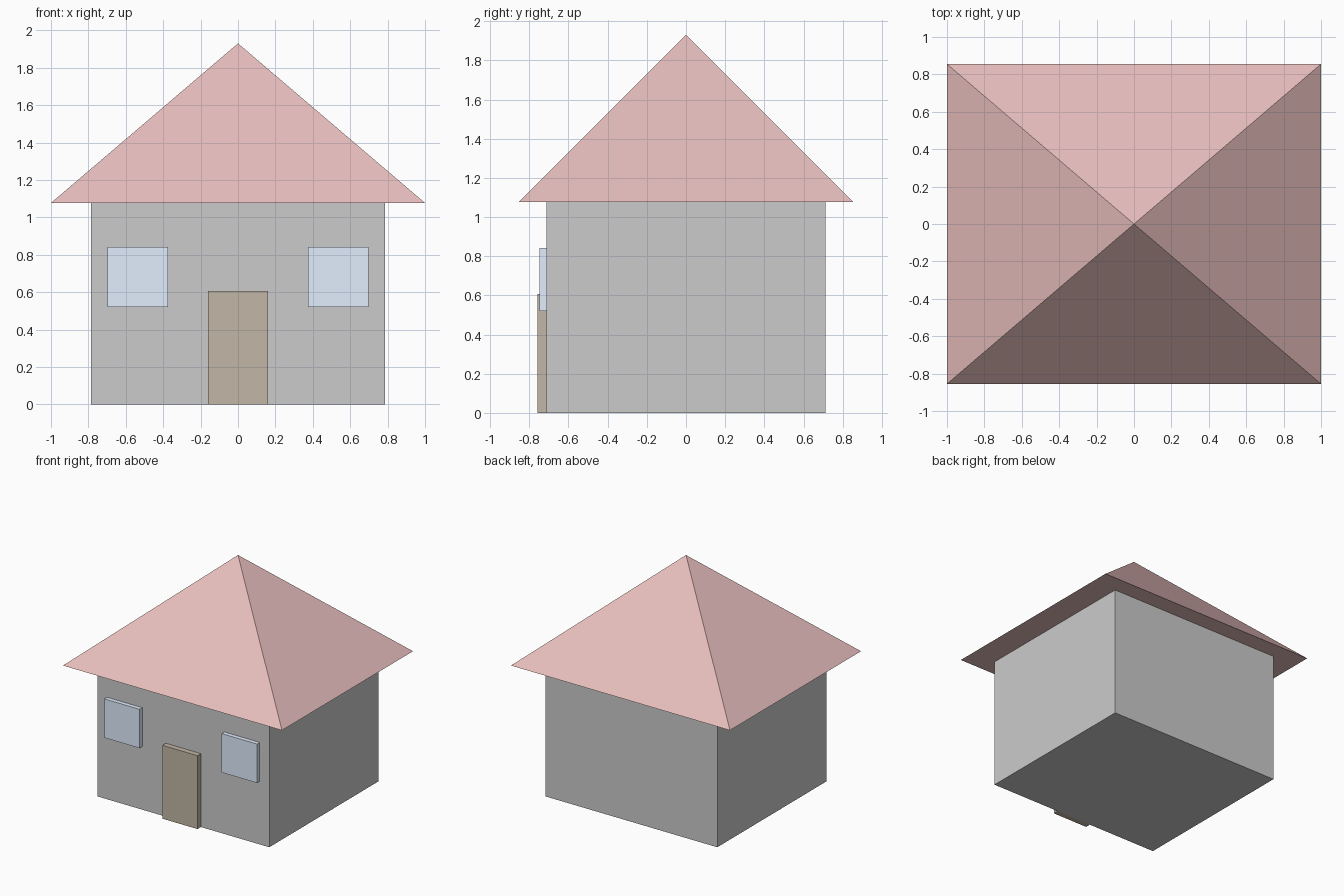
import bpy, bmesh
from mathutils import Vector

if "Cube" in bpy.data.objects:
    bpy.data.objects.remove(bpy.data.objects["Cube"])

WALL_X, WALL_Y, WALL_Z = 0.785, 0.713, 1.077
ROOF_X, ROOF_Y, ROOF_TOP = 1.0, 0.855, 1.93


def material(name, rgb):
    m = bpy.data.materials.new(name)
    m.diffuse_color = (*rgb, 1)
    m.use_nodes = True
    m.node_tree.nodes["Principled BSDF"].inputs["Base Color"].default_value = m.diffuse_color
    return m


def finish(name, bm, mat=None):
    bmesh.ops.recalc_face_normals(bm, faces=bm.faces)
    mesh = bpy.data.meshes.new(name)
    bm.to_mesh(mesh)
    bm.free()
    if mat:
        mesh.materials.append(mat)
    obj = bpy.data.objects.new(name, mesh)
    bpy.context.collection.objects.link(obj)
    return obj


def box(name, lo, hi, mat=None):
    lo, hi = Vector(lo), Vector(hi)
    bm = bmesh.new()
    bmesh.ops.create_cube(bm, size=1)
    bmesh.ops.scale(bm, vec=hi - lo, verts=bm.verts)
    bmesh.ops.translate(bm, vec=(lo + hi) / 2, verts=bm.verts)
    return finish(name, bm, mat)


roof_mat = material("roof_red", (0.80, 0.52, 0.51))
glass_mat = material("window_blue", (0.76, 0.86, 1.0))
door_mat = material("door_brown", (0.54, 0.47, 0.38))

# Walls
box("walls", (-WALL_X, -WALL_Y, 0), (WALL_X, WALL_Y, WALL_Z))

# Pyramid roof with overhanging eaves and a closed underside
bm = bmesh.new()
eaves = [bm.verts.new((sx * ROOF_X, sy * ROOF_Y, WALL_Z))
         for sx, sy in ((-1, -1), (1, -1), (1, 1), (-1, 1))]
apex = bm.verts.new((0, 0, ROOF_TOP))
bm.faces.new(eaves[::-1])
for i in range(4):
    bm.faces.new((eaves[i], eaves[(i + 1) % 4], apex))
finish("roof", bm, roof_mat)

# Door, standing proud of the front wall
box("door", (-0.16, -0.757, 0), (0.16, -WALL_Y, 0.606), door_mat)

# Windows either side of the door
for name, cx in (("left_window", -0.536), ("right_window", 0.536)):
    box(name, (cx - 0.161, -0.748, 0.521), (cx + 0.161, -WALL_Y, 0.842), glass_mat)
